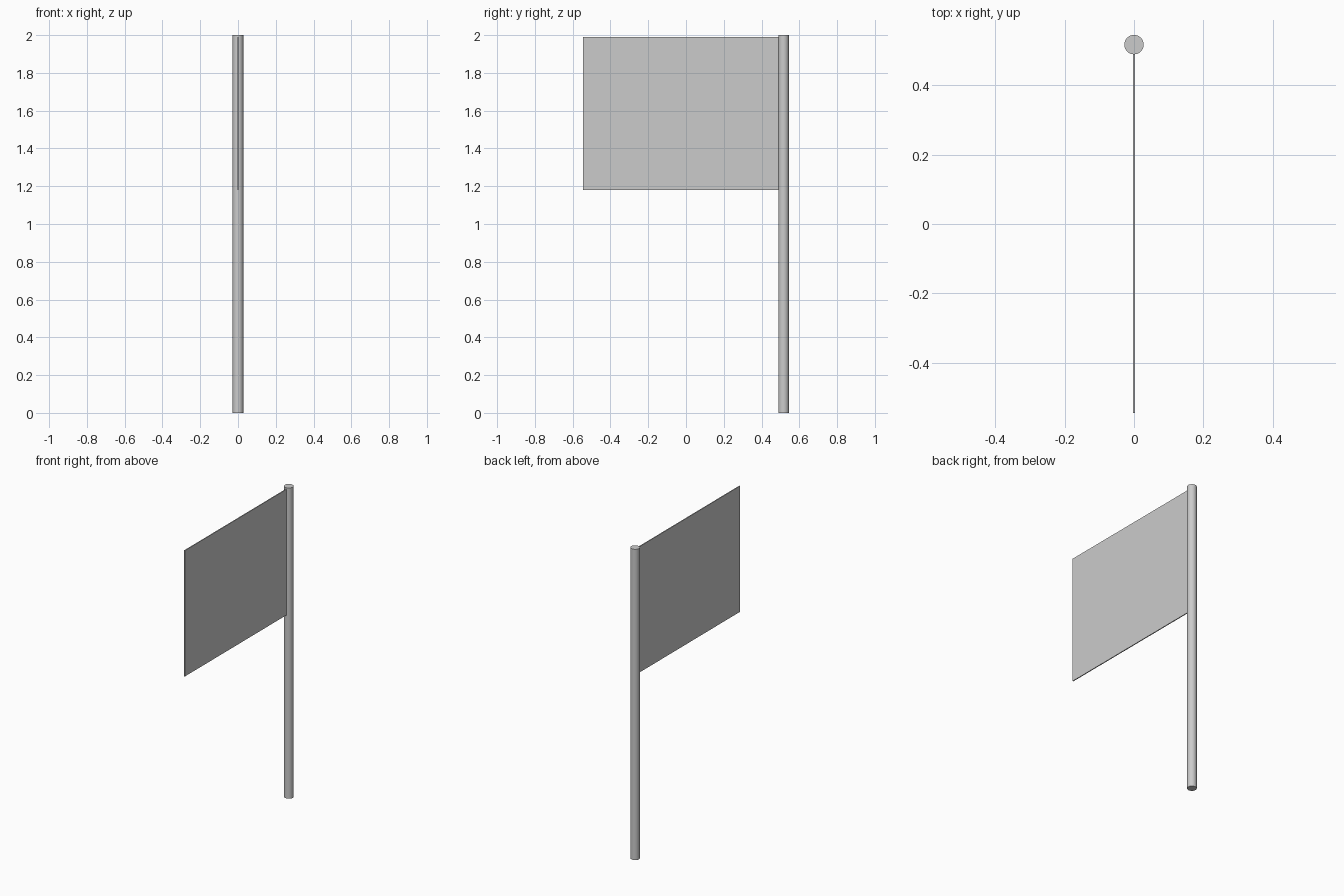
import bpy
import math

default = bpy.data.objects.get("Cube")
if default:
    bpy.data.objects.remove(default, do_unlink=True)

POLE_Y, POLE_R, HEIGHT = 0.517, 0.028, 2.0

# One plain grey for the whole model
grey = bpy.data.materials.new("light grey")
colour = (0.6, 0.6, 0.6, 1.0)
grey.use_nodes = True
grey.diffuse_color = colour
grey.node_tree.nodes["Principled BSDF"].inputs["Base Color"].default_value = colour

# Round pole, smooth sides and flat caps
bpy.ops.mesh.primitive_cylinder_add(vertices=32, radius=POLE_R, depth=HEIGHT,
                                    location=(0, POLE_Y, HEIGHT / 2))
pole = bpy.context.object
pole.name = "pole"
pole.data.materials.append(grey)
bpy.ops.object.shade_smooth_by_angle(angle=math.radians(30))

# Thin flat flag, its rear edge set just inside the pole
front, rear, bottom, top = -0.545, POLE_Y - POLE_R + 0.002, 1.18, 1.99
bpy.ops.mesh.primitive_cube_add(size=1, location=(0, (front + rear) / 2, (bottom + top) / 2))
flag = bpy.context.object
flag.name = "flag"
flag.scale = (0.006, rear - front, top - bottom)
bpy.ops.object.transform_apply(location=False, rotation=False, scale=True)
flag.data.materials.append(grey)
